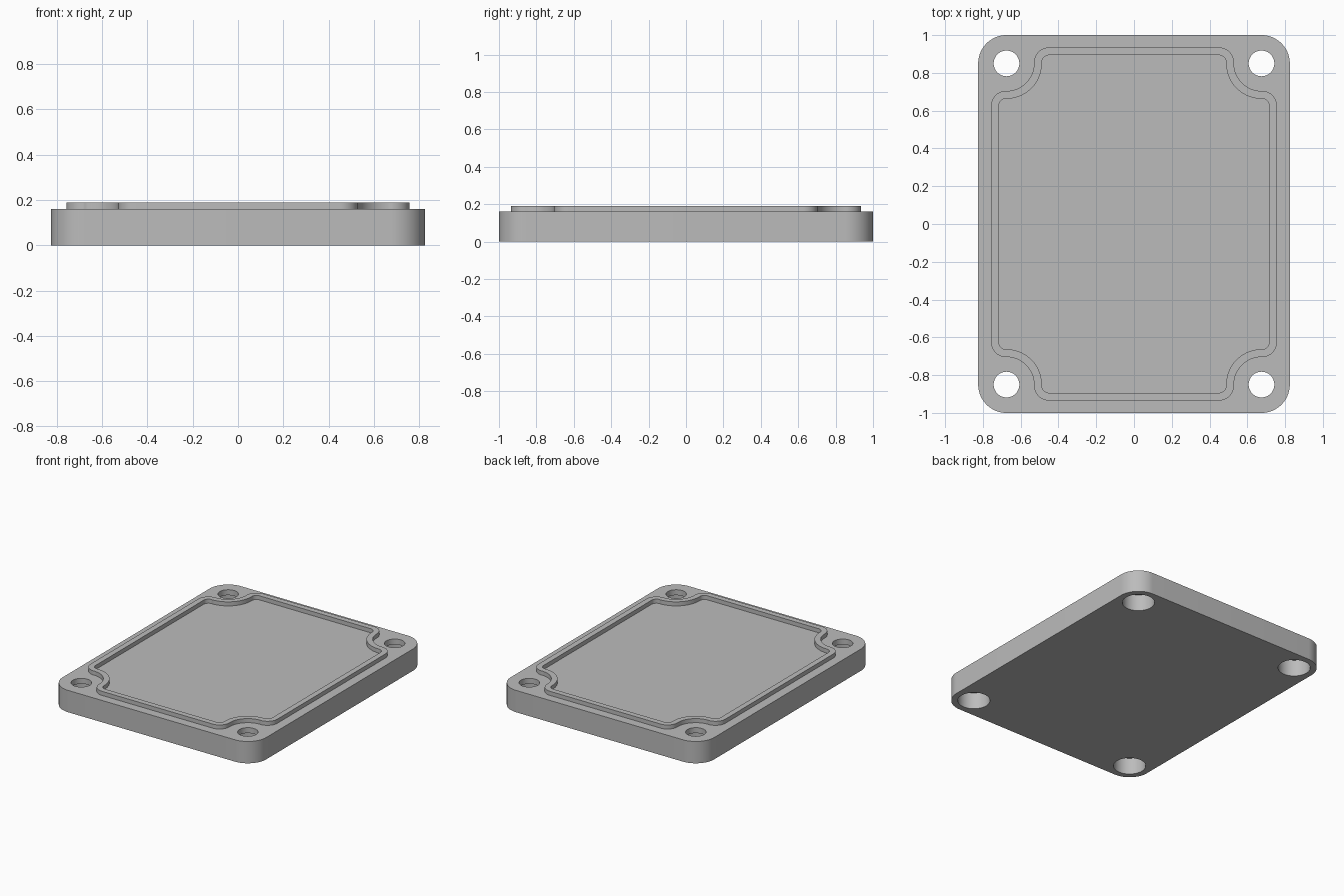
import bpy, bmesh
from math import cos, sin, radians

cube = bpy.data.objects.get("Cube")
if cube:
    bpy.data.objects.remove(cube)

HALF_X, HALF_Y, CORNER = 0.825, 1.0, 0.15
HOLE_X, HOLE_Y = HALF_X - CORNER, HALF_Y - CORNER
BASE_TOP, LIP_TOP = 0.16, 0.19

grey = bpy.data.materials.new("plain_grey")
grey.use_nodes = True
colour = (0.5, 0.5, 0.5, 1)
grey.diffuse_color = colour
grey.node_tree.nodes["Principled BSDF"].inputs["Base Color"].default_value = colour


def arc(cx, cy, r, start, end, steps=16):
    angles = [radians(start + (end - start) * i / steps) for i in range(steps + 1)]
    return [(cx + r * cos(a), cy + r * sin(a)) for a in angles]


def four_way(quarter):
    """Mirror a first-quadrant outline into a closed anticlockwise loop."""
    back = quarter[::-1]
    return (quarter + [(-x, y) for x, y in back]
            + [(-x, -y) for x, y in quarter] + [(x, -y) for x, y in back])


def lip_outline(inset):
    """Rounded rectangle with a scoop around each screw hole."""
    r = 0.08 - inset
    return four_way(arc(0.677, 0.625, r, 0, 90)
                    + arc(HOLE_X, HOLE_Y, 0.146 + inset, 270, 180)
                    + arc(0.449, 0.855, r, 0, 90))


def loft(name, rings, closed=False):
    """Skin a list of (outline, z) rings; cap the ends unless closed on itself."""
    bm = bmesh.new()
    loops = [[bm.verts.new((x, y, z)) for x, y in pts] for pts, z in rings]
    pairs = list(zip(loops, loops[1:]))
    if closed:
        pairs.append((loops[-1], loops[0]))
    else:
        bm.faces.new(loops[0][::-1])
        bm.faces.new(loops[-1])
    for low, high in pairs:
        for i in range(len(low)):
            j = (i + 1) % len(low)
            bm.faces.new((low[i], low[j], high[j], high[i]))
    bmesh.ops.recalc_face_normals(bm, faces=bm.faces)
    mesh = bpy.data.meshes.new(name)
    bm.to_mesh(mesh)
    bm.free()
    mesh.materials.append(grey)
    obj = bpy.data.objects.new(name, mesh)
    bpy.context.collection.objects.link(obj)
    return obj


def activate(obj):
    bpy.ops.object.select_all(action='DESELECT')
    obj.select_set(True)
    bpy.context.view_layer.objects.active = obj


# Base plate with rounded corners
plate_outline = four_way(arc(HOLE_X, HOLE_Y, CORNER, 0, 90))
plate = loft("base_plate", [(plate_outline, 0), (plate_outline, BASE_TOP)])

# Screw holes, counterbored from below
for sx in (-1, 1):
    for sy in (-1, 1):
        wide, narrow = [arc(sx * HOLE_X, sy * HOLE_Y, r, 0, 360, 48)[:-1]
                        for r in (0.107, 0.068)]
        cutter = loft("hole_cutter", [(wide, -0.1), (wide, 0.12), (narrow, 0.12), (narrow, 0.3)])
        cutter.hide_render = True
        activate(plate)
        cut = plate.modifiers.new("screw_hole", 'BOOLEAN')
        cut.operation = 'DIFFERENCE'
        cut.solver = 'EXACT'
        cut.object = cutter
        bpy.ops.object.modifier_apply(modifier=cut.name)
        bpy.data.objects.remove(cutter)

# Raised sealing lip, sunk slightly into the plate
outer, inner = lip_outline(0), lip_outline(0.041)
lip = loft("sealing_lip", [(outer, BASE_TOP - 0.01), (outer, LIP_TOP),
                           (inner, LIP_TOP), (inner, BASE_TOP - 0.01)], closed=True)

for obj in (plate, lip):
    activate(obj)
    bpy.ops.object.shade_smooth_by_angle(angle=radians(30))
